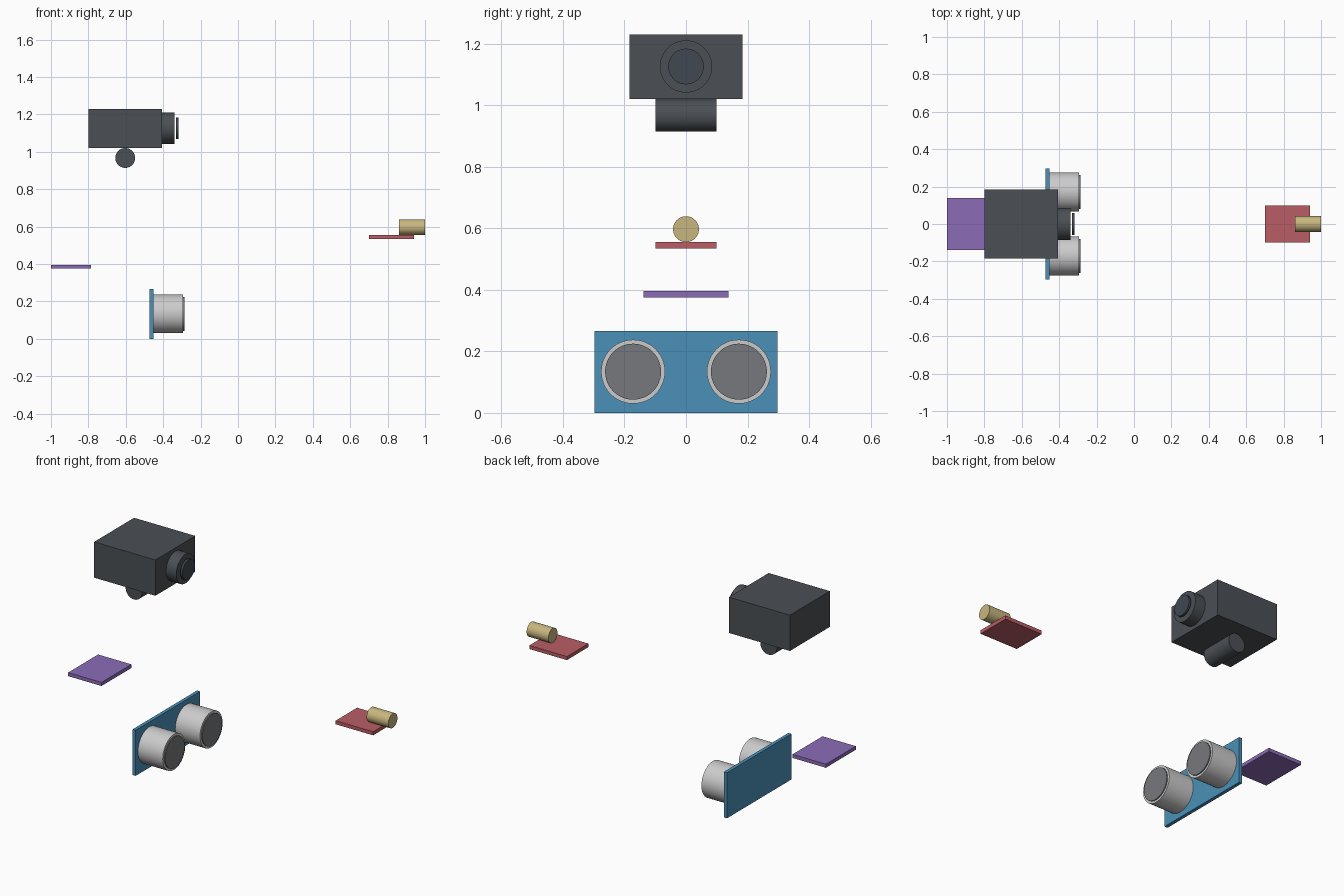
import bpy, math

if "Cube" in bpy.data.objects:
    bpy.data.objects.remove(bpy.data.objects["Cube"])


def material(name, r, g, b):
    m = bpy.data.materials.new(name)
    m.diffuse_color = (r, g, b, 1)
    m.use_nodes = True
    m.node_tree.nodes["Principled BSDF"].inputs["Base Color"].default_value = m.diffuse_color
    return m


dark = material("dark_plastic", 0.07, 0.08, 0.09)
glass = material("lens_glass", 0.05, 0.065, 0.085)
blue = material("blue_board", 0.07, 0.28, 0.48)
mesh_grey = material("mesh_grey", 0.18, 0.19, 0.20)
silver = material("silver", 0.70, 0.70, 0.70)
purple = material("purple_board", 0.26, 0.15, 0.47)
red = material("red_board", 0.48, 0.11, 0.13)
brass = material("brass", 0.58, 0.47, 0.21)


def box(name, x, y, z, mat):
    """Box from (min, max) ranges."""
    bpy.ops.mesh.primitive_cube_add(
        size=1, location=[(a + b) / 2 for a, b in (x, y, z)])
    o = bpy.context.object
    o.name = name
    o.scale = [b - a for a, b in (x, y, z)]
    bpy.ops.object.transform_apply(location=False, rotation=False, scale=True)
    o.data.materials.append(mat)
    return o


def cylinder(name, centre, radius, length, axis, mat):
    rot = (0, math.pi / 2, 0) if axis == "x" else (math.pi / 2, 0, 0)
    bpy.ops.mesh.primitive_cylinder_add(
        vertices=48, radius=radius, depth=length, location=centre, rotation=rot)
    o = bpy.context.object
    o.name = name
    bpy.ops.object.shade_smooth_by_angle()
    o.data.materials.append(mat)
    return o


def rod(name, x, y, z, radius, mat):
    """Cylinder along x between two x positions."""
    return cylinder(name, ((x[0] + x[1]) / 2, y, z), radius, x[1] - x[0], "x", mat)


# Camera: housing, lens barrel, front glass, tilt pivot
box("camera_housing", (-0.80, -0.405), (-0.184, 0.184), (1.021, 1.23), dark)
rod("lens_barrel", (-0.405, -0.339), 0, 1.126, 0.085, dark)
rod("lens_glass", (-0.332, -0.319), 0, 1.126, 0.058, glass)
cylinder("tilt_pivot", (-0.603, 0, 0.967), 0.053, 0.198, "y", dark)

# Ultrasonic sensor: board with two transducers
box("sensor_board", (-0.473, -0.453), (-0.297, 0.297), (0, 0.266), blue)
for side, y in (("left", -0.172), ("right", 0.172)):
    rod(f"transducer_can_{side}", (-0.453, -0.293), y, 0.134, 0.104, silver)
    rod(f"transducer_mesh_{side}", (-0.297, -0.287), y, 0.134, 0.091, mesh_grey)

# Small motion board
box("motion_board", (-1.0, -0.785), (-0.138, 0.138), (0.375, 0.396), purple)

# Receiver board with brass antenna socket
box("receiver_board", (0.70, 0.942), (-0.099, 0.099), (0.534, 0.555), red)
rod("antenna_socket", (0.86, 1.0), 0, 0.597, 0.042, brass)
